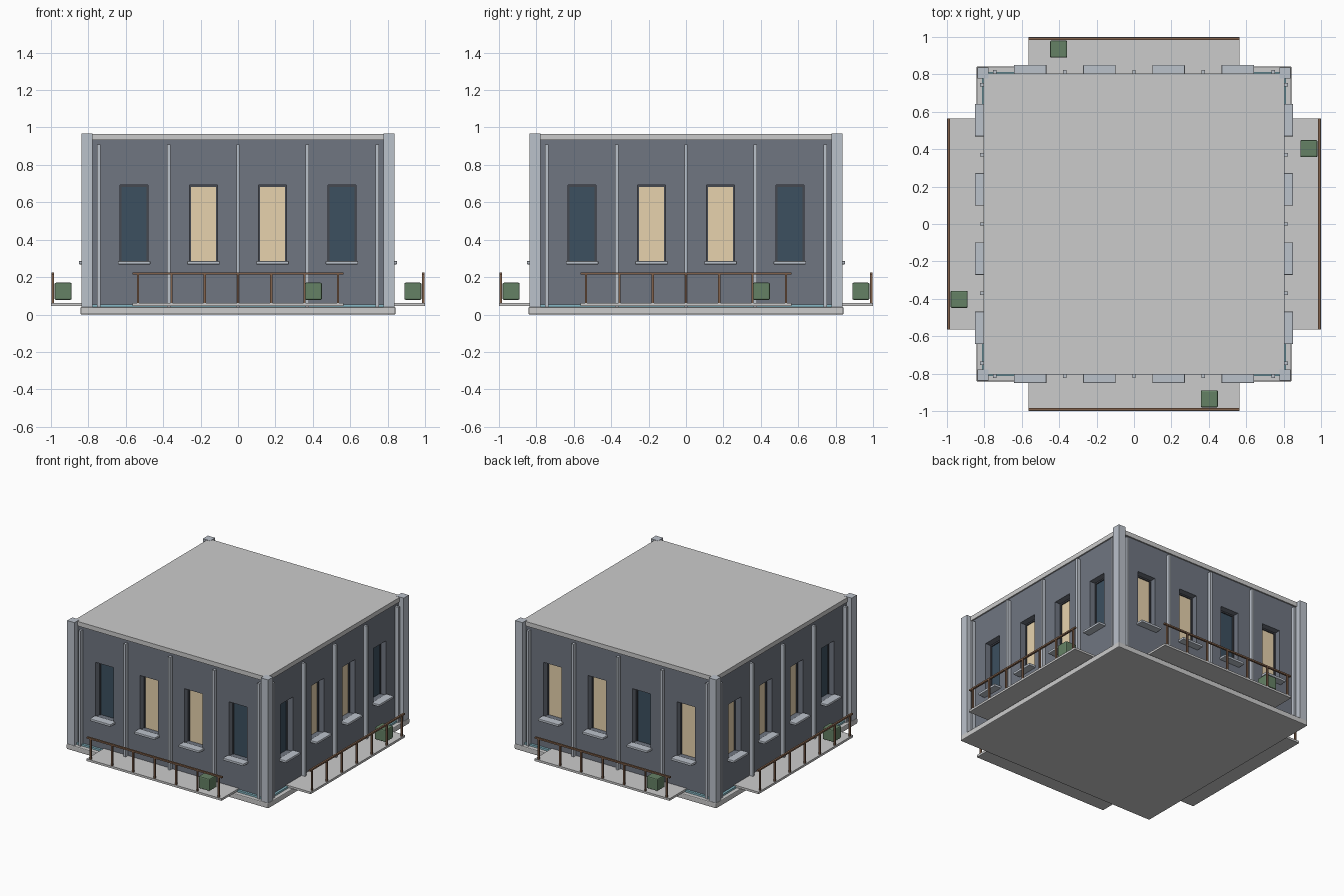
import bpy, bmesh, math
from mathutils import Matrix

if "Cube" in bpy.data.objects:
    bpy.data.objects.remove(bpy.data.objects["Cube"])


def mat(name, rgb):
    m = bpy.data.materials.new(name)
    m.diffuse_color = (*rgb, 1)
    m.use_nodes = True
    m.node_tree.nodes["Principled BSDF"].inputs["Base Color"].default_value = m.diffuse_color
    return m


WALL = mat("slate_wall", (0.16, 0.18, 0.22))
TRIM = mat("pale_trim", (0.50, 0.54, 0.60))
LIT = mat("lit_window", (0.80, 0.65, 0.42))
DARK = mat("dark_window", (0.045, 0.08, 0.115))
FRAME = mat("window_frame", (0.06, 0.065, 0.08))
BROWN = mat("brown_rail", (0.22, 0.12, 0.07))
GREEN = mat("planter_green", (0.13, 0.22, 0.13))
TEAL = mat("teal_strip", (0.25, 0.50, 0.58))


def boxes(name, specs, material=None, turn=0, bevel=0):
    """One object from boxes (x0, x1, y0, y1, z0, z1), turned by quarter turns about z."""
    bm = bmesh.new()
    for x0, x1, y0, y1, z0, z1 in specs:
        m = (Matrix.Translation(((x0 + x1) / 2, (y0 + y1) / 2, (z0 + z1) / 2))
             @ Matrix.Diagonal((x1 - x0, y1 - y0, z1 - z0, 1)))
        bmesh.ops.create_cube(bm, size=1, matrix=m)
    if bevel:
        bmesh.ops.bevel(bm, geom=bm.edges[:], offset=bevel, segments=2,
                        affect='EDGES', profile=0.5)
    bmesh.ops.rotate(bm, verts=bm.verts, cent=(0, 0, 0),
                     matrix=Matrix.Rotation(turn * math.pi / 2, 3, 'Z'))
    me = bpy.data.meshes.new(name)
    bm.to_mesh(me)
    bm.free()
    ob = bpy.data.objects.new(name, me)
    bpy.context.collection.objects.link(ob)
    if material:
        me.materials.append(material)
    return ob


SIDES = ("front", "right", "back", "left")
WIN_X = (-0.555, -0.185, 0.185, 0.555)
LIGHTS = ("0110", "0110", "1101", "1110")   # lit windows per side, seen left to right
HW, Z0, Z1 = 0.075, 0.28, 0.692             # window half width, bottom, top
W = 0.795                                   # wall face distance
DEPTH = 0.06                                # window recess

# Base slab, wall block and roof cornice
boxes("base_slab", [(-0.842, 0.842, -0.842, 0.842, 0, 0.04)], bevel=0.006)
wall = boxes("walls", [(-W, W, -W, W, 0.04, 0.935)], WALL)
boxes("roof_cornice", [(-0.805, 0.805, -0.805, 0.805, 0.932, 0.966)])

# Window recesses cut into all four walls
for k, side in enumerate(SIDES):
    cutter = boxes("window_cutter_" + side,
                   [(x - HW, x + HW, -W - 0.05, -W + DEPTH, Z0, Z1) for x in WIN_X], turn=k)
    cutter.hide_render = True
    mod = wall.modifiers.new("cut_" + side, 'BOOLEAN')
    mod.operation = 'DIFFERENCE'
    mod.solver = 'EXACT'
    mod.object = cutter
    bpy.context.view_layer.objects.active = wall
    bpy.ops.object.modifier_apply(modifier=mod.name)
    bpy.data.objects.remove(cutter)

# Corner pilasters
for k in range(4):
    boxes(f"corner_pilaster_{k + 1}", [(0.777, 0.838, -0.838, -0.777, 0.035, 0.968)], TRIM, k)

for k, side in enumerate(SIDES):
    # Window panes, frames and sills
    for i, x in enumerate(WIN_X):
        boxes(f"{side}_pane_{i + 1}",
              [(x - HW, x + HW, -W + DEPTH - 0.008, -W + DEPTH + 0.005, Z0, Z1)],
              LIT if LIGHTS[k][i] == "1" else DARK, k)
        f0, f1 = -W + DEPTH - 0.016, -W + DEPTH
        boxes(f"{side}_window_frame_{i + 1}",
              [(x - HW, x - HW + 0.008, f0, f1, Z0, Z1),
               (x + HW - 0.008, x + HW, f0, f1, Z0, Z1),
               (x - HW + 0.008, x + HW - 0.008, f0, f1, Z1 - 0.01, Z1)], FRAME, k)
        boxes(f"{side}_sill_{i + 1}",
              [(x - 0.087, x + 0.087, -0.85, -W + 0.01, 0.268, 0.286)], TRIM, k, 0.004)

    # Vertical wall fins
    boxes(side + "_wall_fins",
          [(x - 0.009, x + 0.009, -0.823, -W + 0.01, 0.04, 0.91)
           for x in (-0.745, -0.37, 0, 0.37, 0.745)], TRIM, k)

    # Strip along the wall foot
    boxes(side + "_foot_strip", [(-0.78, 0.78, -0.812, -W + 0.01, 0.039, 0.054)], TEAL, k)

    # Balcony with railing and planter
    boxes(side + "_balcony_slab", [(-0.563, 0.563, -1.0, -W + 0.01, 0.045, 0.061)], None, k)
    boxes(side + "_top_rail", [(-0.563, 0.563, -0.998, -0.984, 0.213, 0.225)], BROWN, k)
    boxes(side + "_rail_posts",
          [(p * 0.178 - 0.006, p * 0.178 + 0.006, -0.997, -0.985, 0.058, 0.216)
           for p in range(-3, 4)], BROWN, k)
    boxes(side + "_planter", [(0.357, 0.449, -0.981, -0.889, 0.078, 0.17)], GREEN, k, 0.008)
